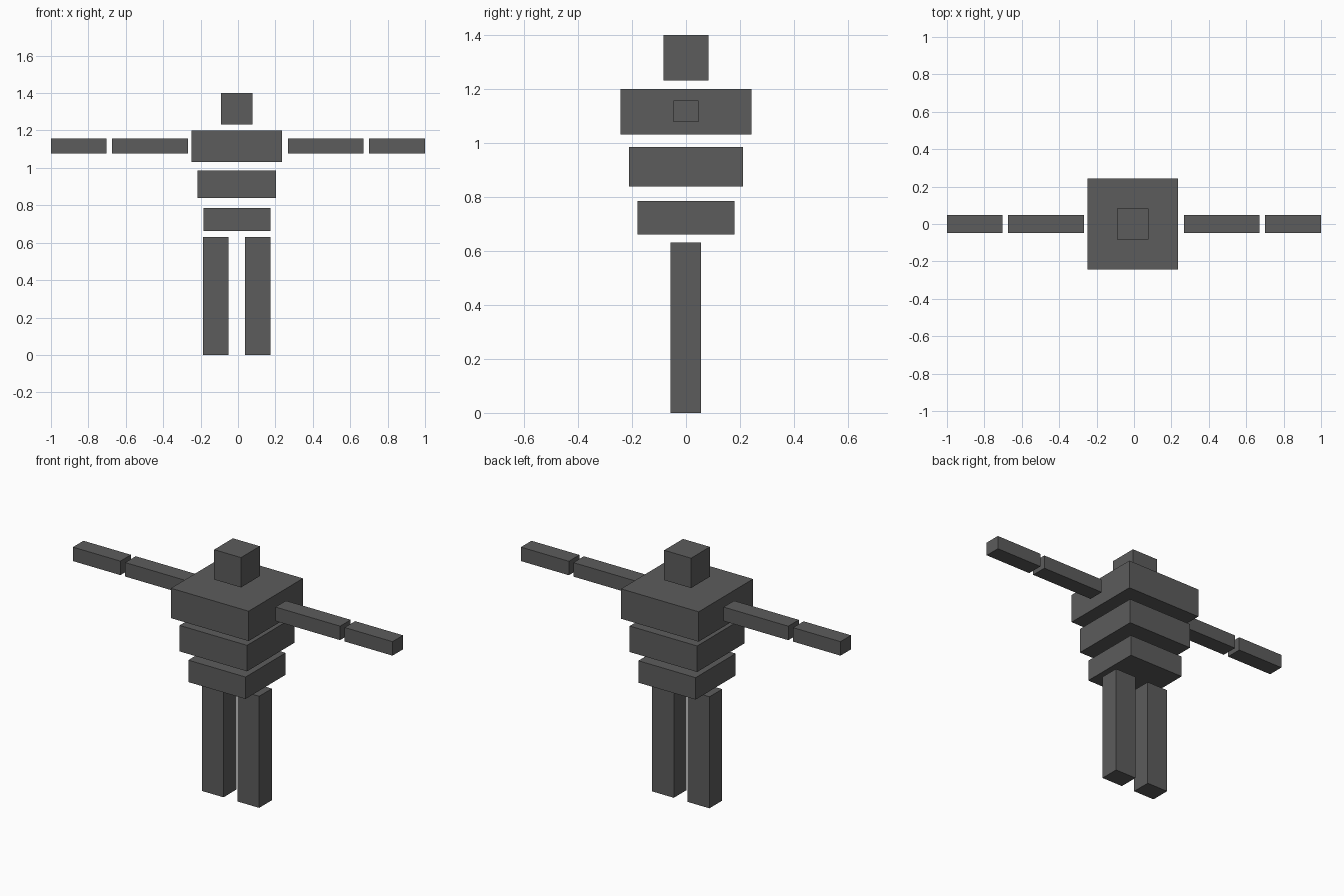
import bpy

if "Cube" in bpy.data.objects:
    bpy.data.objects.remove(bpy.data.objects["Cube"])

# Single dark grey finish
grey = bpy.data.materials.new("dark_grey")
grey.diffuse_color = (0.107, 0.107, 0.107, 1.0)
grey.use_nodes = True
grey.node_tree.nodes["Principled BSDF"].inputs["Base Color"].default_value = grey.diffuse_color


def block(name, x, y, z):
    """Box spanning the (min, max) ranges on each axis."""
    mesh = bpy.data.meshes.new(name)
    verts = [(a, b, c) for a in x for b in y for c in z]
    faces = [(0, 1, 3, 2), (4, 6, 7, 5), (0, 4, 5, 1),
             (2, 3, 7, 6), (0, 2, 6, 4), (1, 5, 7, 3)]
    mesh.from_pydata(verts, [], faces)
    mesh.materials.append(grey)
    obj = bpy.data.objects.new(name, mesh)
    bpy.context.collection.objects.link(obj)
    return obj


CX = -0.0065  # body axis, slightly off the arm span's centre

# Head and stacked torso: half width, bottom, top
for name, h, z0, z1 in (("head", 0.084, 1.231, 1.40),
                        ("chest", 0.243, 1.031, 1.20),
                        ("waist", 0.211, 0.839, 0.986),
                        ("hips", 0.179, 0.662, 0.786)):
    block(name, (CX - h, CX + h), (-h, h), (z0, z1))

# Legs
for side, s in (("left", -1), ("right", 1)):
    x = CX + s * 0.1115
    block(side + "_leg", (x - 0.068, x + 0.068), (-0.058, 0.056), (0.0, 0.631))

# Arms: upper and lower segments
for name, x in (("left_forearm", (-1.0, -0.703)),
                ("left_upper_arm", (-0.673, -0.268)),
                ("right_upper_arm", (0.267, 0.672)),
                ("right_forearm", (0.70, 1.0))):
    block(name, x, (-0.047, 0.047), (1.078, 1.157))
